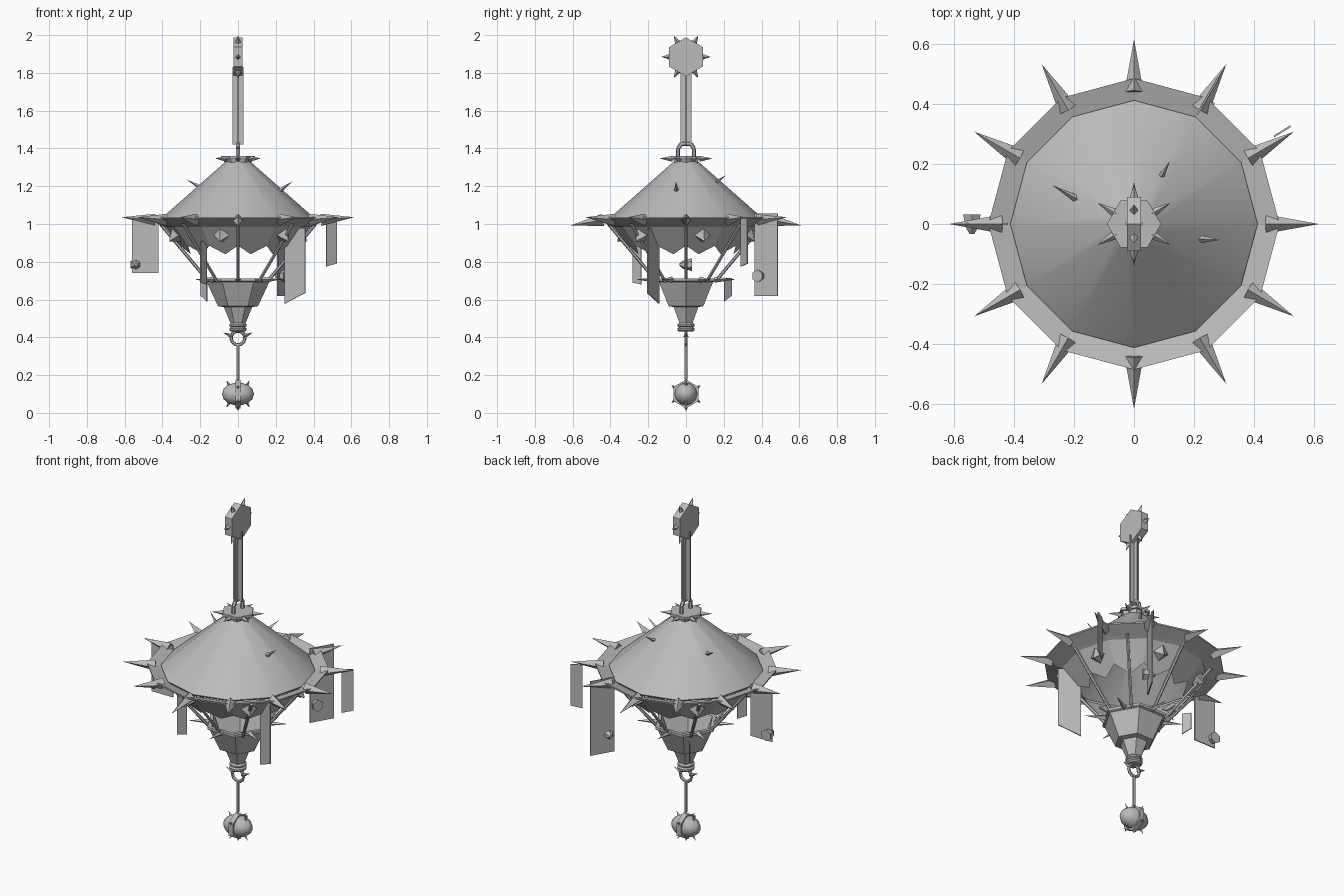
import bpy, bmesh, math
from math import sin, cos, pi, radians
from mathutils import Vector, Matrix

cube = bpy.data.objects.get("Cube")
if cube:
    bpy.data.objects.remove(cube, do_unlink=True)

GREY = (0.5, 0.5, 0.5, 1)
iron = bpy.data.materials.new("grey iron")
iron.use_nodes = True
iron.diffuse_color = GREY
iron.node_tree.nodes["Principled BSDF"].inputs["Base Color"].default_value = GREY


def finish(name, bm, smooth=False):
    bmesh.ops.remove_doubles(bm, verts=bm.verts, dist=0.0001)
    bmesh.ops.recalc_face_normals(bm, faces=bm.faces)
    mesh = bpy.data.meshes.new(name)
    bm.to_mesh(mesh)
    bm.free()
    mesh.materials.append(iron)
    ob = bpy.data.objects.new(name, mesh)
    bpy.context.collection.objects.link(ob)
    if smooth:
        bpy.ops.object.select_all(action='DESELECT')
        ob.select_set(True)
        bpy.context.view_layer.objects.active = ob
        bpy.ops.object.shade_smooth_by_angle(angle=radians(35))
    return ob


def lathe(name, profile, sides, smooth=False, closed=False, matrix=None):
    """Spin (radius, height) points about z, first corner on +x."""
    bm = bmesh.new()
    rings = [[bm.verts.new((r * cos(2 * pi * i / sides), r * sin(2 * pi * i / sides), z))
              for i in range(sides)] for r, z in profile]
    pairs = list(zip(rings, rings[1:])) + ([(rings[-1], rings[0])] if closed else [])
    for a, b in pairs:
        for i in range(sides):
            j = (i + 1) % sides
            bm.faces.new((a[i], a[j], b[j], b[i]))
    bmesh.ops.dissolve_degenerate(bm, edges=bm.edges, dist=0.0001)
    if matrix:
        bm.transform(matrix)
    return finish(name, bm, smooth)


def add_cone(bm, a, b, r1, r2=0.0, sides=4):
    a, b = Vector(a), Vector(b)
    d = b - a
    m = Matrix.Translation((a + b) / 2) @ d.to_track_quat('Z', 'Y').to_matrix().to_4x4()
    bmesh.ops.create_cone(bm, cap_ends=True, segments=sides, radius1=r1, radius2=r2,
                          depth=d.length, matrix=m)


def add_box(bm, size, centre):
    bmesh.ops.create_cube(bm, size=1, matrix=Matrix.Translation(centre) @ Matrix.Diagonal((*size, 1)))


def polar(r, deg, z):
    return Vector((r * cos(radians(deg)), r * sin(radians(deg)), z))


def spike_ring(name, r0, r1, z0, z1, width, angles):
    bm = bmesh.new()
    for a in angles:
        add_cone(bm, polar(r0, a, z0), polar(r1, a, z1), width)
    return finish(name, bm)


def wheel_spikes(name, z, r0, r1, width, start):
    """Spikes around a disc standing in the yz plane."""
    bm = bmesh.new()
    for a in range(start, start + 360, 60):
        d = Vector((0, cos(radians(a)), sin(radians(a))))
        add_cone(bm, d * r0 + Vector((0, 0, z)), d * r1 + Vector((0, 0, z)), width)
    return finish(name, bm)


def upright(z):
    return Matrix.Translation((0, 0, z)) @ Matrix.Rotation(-pi / 2, 4, 'Y')


# Ceiling disc and its spikes
lathe("ceiling_disc", [(0, -.023), (.103, -.023), (.103, .023), (0, .023)], 6, matrix=upright(1.885))
wheel_spikes("ceiling_disc_spikes", 1.885, .08, .13, .018, 0)

# Crossed hanging bars
bm = bmesh.new()
add_box(bm, (.058, .01, .41), (0, 0, 1.625))
add_box(bm, (.01, .058, .41), (0, 0, 1.625))
finish("hanging_bars", bm)

# Shackle joining bars and crown
bm = bmesh.new()
path = [(-.042, 1.34), (-.042, 1.4), (-.025, 1.425), (.025, 1.425), (.042, 1.4), (.042, 1.34)]
for (y0, z0), (y1, z1) in zip(path, path[1:]):
    add_cone(bm, (0, y0, z0), (0, y1, z1), .011, .011, 6)
finish("shackle", bm)

# Crown collar
lathe("crown_collar", [(0, 1.32), (.07, 1.32), (.078, 1.345), (.09, 1.345), (.09, 1.36), (0, 1.36)], 6)
spike_ring("crown_spikes", .07, .14, 1.345, 1.347, .016, range(30, 390, 60))

# Roof cone and upturned brim
lathe("roof", [(.06, 1.335), (.412, 1.025), (.40, 1.012), (.06, 1.315)], 12, smooth=True)
lathe("brim", [(.39, 1.005), (.412, 1.015), (.485, 1.036), (.485, 1.028), (.41, .995), (.39, .985)], 12, closed=True)
bm = bmesh.new()
for a in range(0, 360, 30):
    drop = .045 if a % 180 == 90 else 0
    add_cone(bm, polar(.44, a, 1.022), polar(.615, a, 1.036 - drop), .032)
finish("brim_spikes", bm)

# Small thorns on the roof
bm = bmesh.new()
for base, tip in [((-.19, .083, 1.19), (-.273, .13, 1.235)),
                  ((.083, .145, 1.21), (.12, .21, 1.257)),
                  ((.22, -.05, 1.175), (.287, -.053, 1.225))]:
    add_cone(bm, base, tip, .013)
finish("roof_thorns", bm)

# Pennant lining below the brim
bm = bmesh.new()


def lining_point(deg, z):
    flat = cos(radians(15)) if deg % 30 else 1
    return polar((.395 - (1.0 - z) * .79) * flat, deg, z)


for a in range(0, 360, 30):
    bm.faces.new([bm.verts.new(lining_point(d, z)) for d, z in
                  [(a, 1.0), (a + 30, 1.0), (a + 30, .885), (a + 15, .84), (a, .885)]])
finish("pennant_lining", bm)

# Faceted studs on the lining
bm = bmesh.new()
for a in range(15, 375, 60):
    slope = Vector((cos(radians(a)) * .79, sin(radians(a)) * .79, -.62)).normalized()
    p = polar(.33, a, .945)
    add_cone(bm, p, p + slope * .06, .05)
finish("lining_studs", bm)

# Cage rods
bm = bmesh.new()
for a in range(0, 360, 45):
    add_cone(bm, polar(.41, a, 1.0), polar(.155, a, .695), .009, .009, 6)
finish("cage_rods", bm)

# Lower cup, stem and stem rings
lathe("lower_cup", [(0, .6), (.11, .6), (.155, .712), (.178, .712), (.178, .697), (.165, .692),
                    (.106, .565), (.075, .56), (.04, .475), (0, .475)], 6)
spike_ring("cup_spikes", .15, .265, .705, .706, .016, range(30, 390, 60))
lathe("stem_rings", [(0, .48), (.036, .478), (.046, .468), (.046, .46), (.036, .454), (.046, .448),
                     (.046, .438), (.036, .43), (0, .43)], 12)

# Hook ring with claws
bpy.ops.mesh.primitive_torus_add(major_segments=10, minor_segments=6, major_radius=.037,
                                 minor_radius=.009, location=(0, 0, .397), rotation=(pi / 2, 0, 0))
ring = bpy.context.object
ring.name = "hook_ring"
ring.data.materials.append(iron)
bm = bmesh.new()
for s in (-1, 1):
    add_cone(bm, (s * .028, 0, .405), (s * .078, 0, .425), .014)
add_cone(bm, (0, 0, .365), (0, 0, .18), .008, .008, 6)
finish("claws_and_pendant_rod", bm)

# Pendant: lobed ball clasped by a spiked band
lobe = [(0, -.085), (.028, -.076), (.05, -.05), (.06, -.015),
        (.06, .015), (.05, .05), (.028, .076), (0, .085)]
lathe("pendant_ball", lobe, 12, smooth=True, matrix=upright(.1))
lathe("pendant_band", [(.055, -.014), (.076, -.014), (.076, .014), (.055, .014)], 6,
      closed=True, matrix=upright(.1))
wheel_spikes("pendant_spikes", .1, .06, .09, .014, 30)
bm = bmesh.new()
for s in (-1, 1):
    for t in (-1, 1):
        add_cone(bm, (s * .04, 0, .1 + t * .035), (s * .062, 0, .1 + t * .072), .014)
finish("pendant_thorns", bm)

# Hanging banners: angle, inner and outer radius, top, inner and outer bottom
banners = [(180, .42, .56, 1.04, .74, .74), (60, .42, .56, 1.055, .62, .62),
           (330, .285, .41, .98, .578, .635), (32, .55, .615, 1.03, .775, .79),
           (129, .26, .31, .715, .59, .62), (235, .29, .345, .91, .68, .69)]
for n, (a, r0, r1, top, low0, low1) in enumerate(banners):
    bm = bmesh.new()
    side = polar(.003, a + 90, 0)
    loops = [[bm.verts.new(polar(r, a, z) + side * s) for r, z in
              [(r0, top), (r1, top), (r1, low1), (r0, low0)]] for s in (-1, 1)]
    for loop in loops:
        bm.faces.new(loop)
    for i in range(4):
        j = (i + 1) % 4
        bm.faces.new((loops[0][i], loops[0][j], loops[1][j], loops[1][i]))
    finish("banner_%d" % (n + 1), bm)

# Faceted lumps pinned to the two large banners
for name, a, r, z in [("banner_lump_right", 180, .54, .785), ("banner_lump_left", 60, .455, .725)]:
    bm = bmesh.new()
    d = polar(1, a + 90, 0)
    p = polar(r, a, z)
    add_cone(bm, p - d * .032, p + d * .015, .034, .022, 6)
    add_cone(bm, p + d * .015, p + d * .034, .022, .008, 6)
    finish(name, bm)
